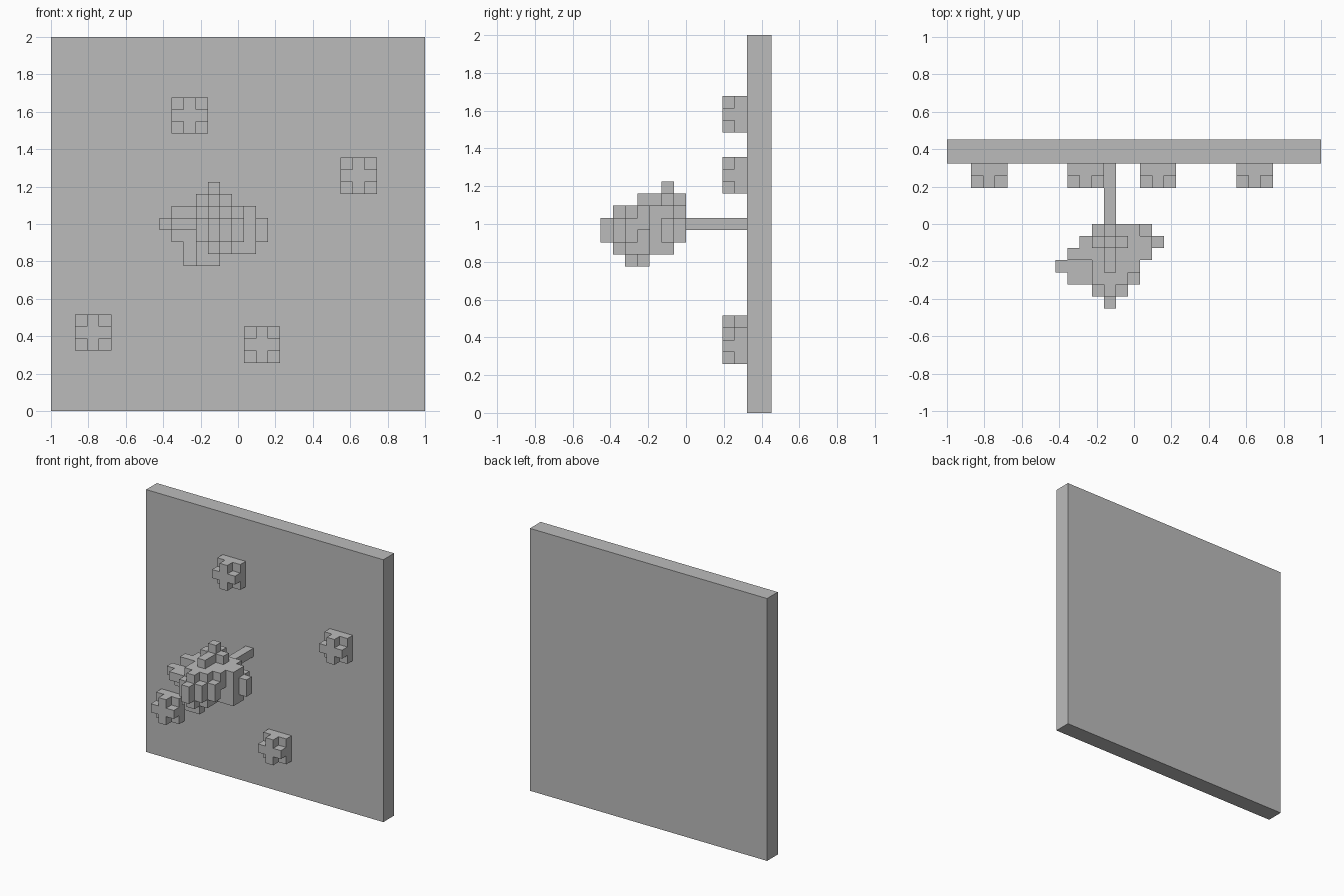
import bpy
import bmesh
from math import radians
from mathutils import Vector

cube = bpy.data.objects.get("Cube")
if cube:
    bpy.data.objects.remove(cube, do_unlink=True)

UNIT = 2 / 31                      # edge of one block
ORIGIN = Vector((-1, -7 * UNIT, 0))

grey = bpy.data.materials.new("plain_grey")
grey.use_nodes = True
grey.diffuse_color = (0.5, 0.5, 0.5, 1)
grey.node_tree.nodes["Principled BSDF"].inputs["Base Color"].default_value = grey.diffuse_color


def block_range(low, high):
    """All block cells from corner low up to corner high."""
    return {(x, y, z)
            for x in range(low[0], high[0])
            for y in range(low[1], high[1])
            for z in range(low[2], high[2])}


def build_blocks(name, cells):
    """Make one flat-faced shell around a set of block cells."""
    bm = bmesh.new()
    for cell in cells:
        centre = Vector(cell) + Vector((0.5, 0.5, 0.5))
        for axis in range(3):
            for sign in (-1, 1):
                normal = Vector((0, 0, 0))
                normal[axis] = sign
                neighbour = tuple(int(c + n) for c, n in zip(cell, normal))
                if neighbour in cells:
                    continue
                side = Vector((0, 0, 0))
                side[(axis + 1) % 3] = 0.5
                up = normal.cross(side)
                middle = centre + normal / 2
                corners = (middle - side - up, middle + side - up,
                           middle + side + up, middle - side + up)
                bm.faces.new([bm.verts.new(ORIGIN + c * UNIT) for c in corners])
    bmesh.ops.remove_doubles(bm, verts=bm.verts, dist=UNIT / 100)
    bmesh.ops.dissolve_limit(bm, angle_limit=radians(1), verts=bm.verts, edges=bm.edges)
    bmesh.ops.recalc_face_normals(bm, faces=bm.faces)
    mesh = bpy.data.meshes.new(name)
    bm.to_mesh(mesh)
    bm.free()
    mesh.materials.append(grey)
    obj = bpy.data.objects.new(name, mesh)
    bpy.context.collection.objects.link(obj)
    return obj


# Wall panel
build_blocks("wall_panel", block_range((0, 12, 0), (31, 14, 31)))

# Studs: square base with a plus-shaped front
knobs = {"lower_right": (2, 5), "upper_right": (10, 23),
         "upper_left": (24, 18), "lower_left": (16, 4)}
for place, (x, z) in knobs.items():
    base = block_range((x, 11, z), (x + 3, 12, z + 3))
    across = block_range((x, 10, z + 1), (x + 3, 11, z + 2))
    upright = block_range((x + 1, 10, z), (x + 2, 11, z + 3))
    build_blocks("stud_" + place, base | across | upright)

# Support rod
build_blocks("support_rod", block_range((13, 7, 15), (14, 12, 16)))

# Stepped body: height -> (front row, first and last block of each row going back)
layers = {
    12: (2, [(12, 13), (11, 12)]),
    13: (1, [(13, 13), (12, 14), (11, 14), (12, 16), (13, 16)]),
    14: (0, [(13, 13), (12, 14), (12, 15), (10, 14), (10, 16), (11, 17), (12, 16)]),
    15: (0, [(13, 13), (12, 14), (10, 15), (9, 15), (10, 16), (11, 17), (12, 16)]),
    16: (1, [(13, 13), (12, 14), (12, 15), (10, 16), (11, 16), (12, 15)]),
    17: (3, [(13, 13), (13, 13), (12, 14), (13, 13)]),
    18: (5, [(13, 13)]),
}
body = set()
for z, (front, rows) in layers.items():
    for y, (first, last) in enumerate(rows, front):
        body |= block_range((first, y, z), (last + 1, y + 1, z + 1))
build_blocks("stepped_body", body)
